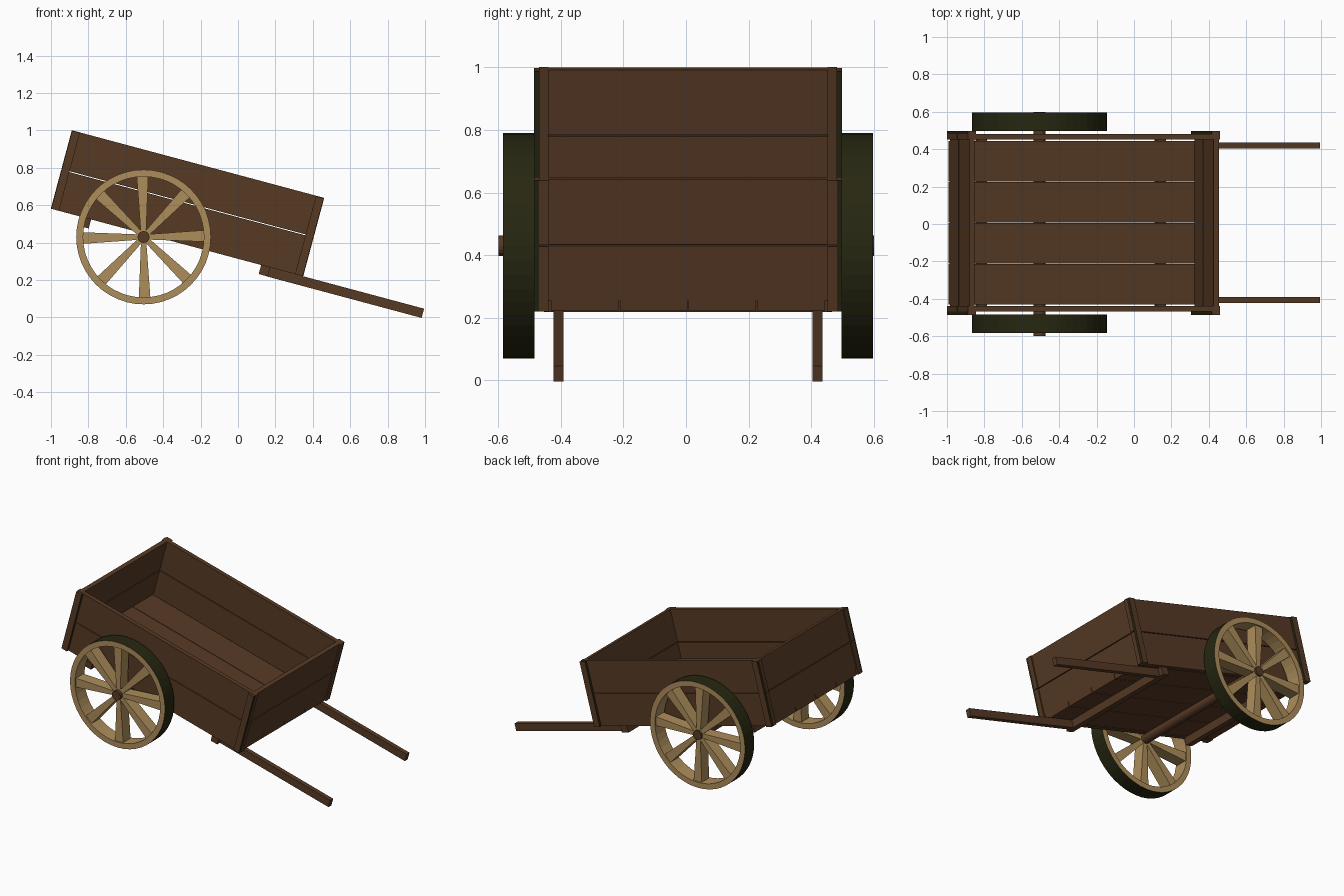
import bpy, bmesh, math
from mathutils import Matrix, Vector

if "Cube" in bpy.data.objects:
    bpy.data.objects.remove(bpy.data.objects["Cube"])

def material(name, col):
    m = bpy.data.materials.new(name)
    m.diffuse_color = (*col, 1)
    m.use_nodes = True
    m.node_tree.nodes["Principled BSDF"].inputs["Base Color"].default_value = m.diffuse_color
    return m

BROWN = material("brown wood", (0.095, 0.042, 0.018))
TAN = material("tan wood", (0.42, 0.27, 0.105))
DARK = material("dark olive", (0.020, 0.020, 0.006))

# cart frame: origin on the axle, tilted 15 degrees nose down
Y0 = 0.0065
TILT = Matrix.Translation((-0.505, Y0, 0.43)) @ Matrix.Rotation(math.radians(15), 4, 'Y')
LEVEL = Matrix.Translation((-0.505, Y0, 0.43))

def finish(name, bm, mats, frame):
    bmesh.ops.recalc_face_normals(bm, faces=bm.faces)
    bm.transform(frame)
    me = bpy.data.meshes.new(name)
    bm.to_mesh(me)
    bm.free()
    for m in mats:
        me.materials.append(m)
    ob = bpy.data.objects.new(name, me)
    bpy.context.collection.objects.link(ob)
    return ob

def box(name, x, y, z, dark_ends=False):
    """Box from (min, max) ranges in the tilted cart frame."""
    bm = bmesh.new()
    bmesh.ops.create_cube(bm, size=1)
    for v in bm.verts:
        v.co = Vector([a[0] if c < 0 else a[1] for c, a in zip(v.co, (x, y, z))])
    if dark_ends:
        for f in bm.faces:
            f.normal_update()
            if abs(f.normal.x) > 0.9:
                f.material_index = 1
    return finish(name, bm, [BROWN, DARK], TILT)

def span(s, a, b):
    return tuple(sorted((s * a, s * b)))

BACK, FRONT = -0.518, 0.879
ROWS = {"lower": (0.018, 0.2325), "upper": (0.2375, 0.452)}

# side boards, end boards
for row, z in ROWS.items():
    for s, side in ((-1, "near"), (1, "far")):
        box(f"{row}_{side}_side_board", (BACK, FRONT), span(s, 0.445, 0.475), z)
    ze = (0.052 if row == "lower" else z[0], z[1])
    box(f"{row}_back_board", (BACK + 0.008, BACK + 0.036), (-0.445, 0.445), ze)
    box(f"{row}_front_board", (FRONT - 0.036, FRONT - 0.008), (-0.445, 0.445), ze)

# corner battens, dark on their narrow edges
for s, side in ((-1, "near"), (1, "far")):
    box(f"back_{side}_batten", (BACK + 0.002, BACK + 0.045), span(s, 0.474, 0.492), (0.018, 0.450), True)
    box(f"front_{side}_batten", (FRONT - 0.045, FRONT - 0.002), span(s, 0.474, 0.492), (0.018, 0.450), True)

# floor planks
for i in range(4):
    y = -0.437 + i * 0.2195
    box(f"floor_plank_{i + 1}", (BACK + 0.008, FRONT - 0.008), (y, y + 0.2155), (0.019, 0.052))

# cross beams and handles below the floor
box("rear_cross_beam", (-0.345, -0.295), (-0.46, 0.46), (-0.032, 0.018))
box("front_cross_beam", (0.646, 0.696), (-0.46, 0.46), (-0.032, 0.018))
for s, side in ((-1, "near"), (1, "far")):
    box(f"{side}_handle", (0.69, 1.548), span(s, 0.397, 0.429), (-0.033, 0.018))

# axle
bm = bmesh.new()
bmesh.ops.create_cone(bm, cap_ends=True, segments=16, radius1=0.032, radius2=0.032, depth=1.198,
                      matrix=Matrix.Translation((0, -0.0055, 0)) @ Matrix.Rotation(math.pi / 2, 4, 'X'))
finish("axle", bm, [BROWN], LEVEL)

# wheels: tan rim with dark tread, tapered spokes
N = 48
for s, side in ((-1, "near"), (1, "far")):
    yc = s * 0.54
    bm = bmesh.new()
    profile = [(0.36, -0.05), (0.36, 0.05), (0.323, 0.05), (0.323, -0.05)]
    rings = []
    for i in range(N):
        a = 2 * math.pi * i / N
        rings.append([bm.verts.new((r * math.cos(a), yc + y, r * math.sin(a))) for r, y in profile])
    for i in range(N):
        p, q = rings[i], rings[(i + 1) % N]
        for j in range(4):
            k = (j + 1) % 4
            f = bm.faces.new((p[j], p[k], q[k], q[j]))
            f.material_index = 1 if j == 0 else 0
    finish(f"{side}_wheel_rim", bm, [TAN, DARK], LEVEL)

    bm = bmesh.new()
    for i in range(8):
        made = bmesh.ops.create_cube(bm, size=1)["verts"]
        for v in made:
            outer = v.co.x > 0
            v.co = Vector((0.328 if outer else 0.02,
                           v.co.y * 0.08,
                           v.co.z * (0.062 if outer else 0.028)))
        bmesh.ops.rotate(bm, verts=made, cent=(0, 0, 0),
                         matrix=Matrix.Rotation(-math.radians(45 * i + 1), 3, 'Y'))
        bmesh.ops.translate(bm, verts=made, vec=(0, yc, 0))
    finish(f"{side}_wheel_spokes", bm, [TAN], LEVEL)
